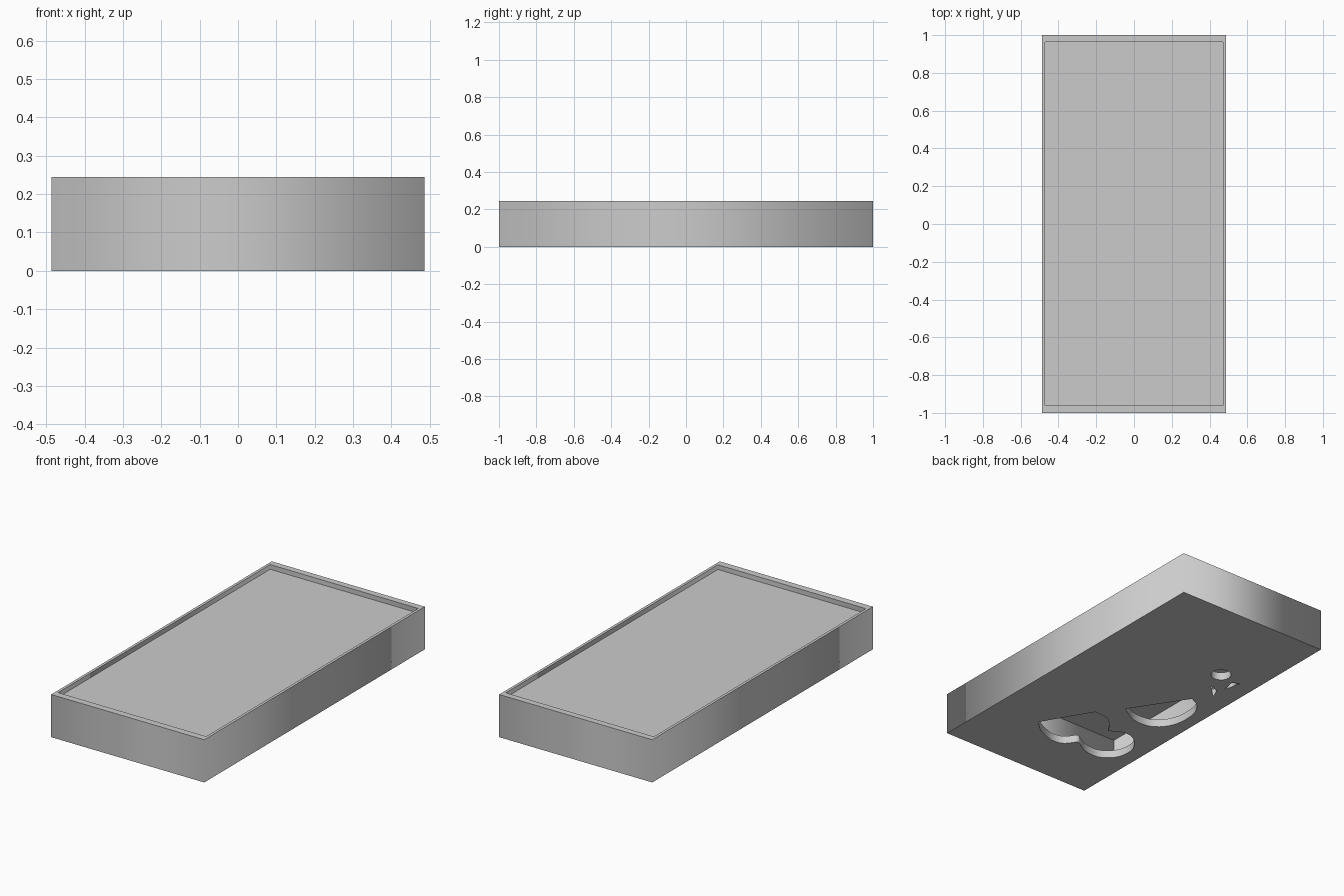
import bpy
import math

if "Cube" in bpy.data.objects:
    bpy.data.objects.remove(bpy.data.objects["Cube"])


def add_loop(curve, points):
    """Each point is (x, y) for a sharp corner or (x, y, 1) for a smooth one."""
    smooth = any(len(p) == 3 for p in points)
    spline = curve.splines.new('BEZIER' if smooth else 'POLY')
    spline.use_cyclic_u = True
    if smooth:
        spline.resolution_u = 5
        spline.bezier_points.add(len(points) - 1)
        for bp, p in zip(spline.bezier_points, points):
            bp.co = (p[0], p[1], 0)
        for bp, p in zip(spline.bezier_points, points):
            kind = 'AUTO' if len(p) == 3 else 'VECTOR'
            bp.handle_left_type = bp.handle_right_type = kind
    else:
        spline.points.add(len(points) - 1)
        for sp, p in zip(spline.points, points):
            sp.co = (p[0], p[1], 0, 1)


def slab(name, loops, z0, z1):
    """Extruded flat outline; every loop after the first is a hole."""
    curve = bpy.data.curves.new(name, 'CURVE')
    curve.dimensions = '2D'
    curve.fill_mode = 'BOTH'
    curve.extrude = (z1 - z0) / 2
    for loop in loops:
        add_loop(curve, loop)
    obj = bpy.data.objects.new(name, curve)
    obj.location.z = (z0 + z1) / 2
    bpy.context.collection.objects.link(obj)
    bpy.ops.object.select_all(action='DESELECT')
    obj.select_set(True)
    bpy.context.view_layer.objects.active = obj
    bpy.ops.object.convert(target='MESH')
    return bpy.context.object


def rect(x0, x1, y0, y1):
    return [(x0, y0), (x1, y0), (x1, y1), (x0, y1)]


def circle(cx, cy, r, n=20):
    return [(cx + r * math.cos(2 * math.pi * i / n),
             cy + r * math.sin(2 * math.pi * i / n)) for i in range(n)]


OUTER = rect(-0.486, 0.486, -1, 1)
INNER = rect(-0.47, 0.47, -0.96, 0.963)

# Openings in the underside
double_lobe = [(.186, -.59), (.019, -.307), (-.07, -.315, 1), (-.13, -.365, 1),
               (-.167, -.419), (-.267, -.377, 1), (-.352, -.418, 1),
               (-.404, -.531, 1), (-.343, -.652, 1), (-.238, -.671, 1),
               (-.12, -.615), (-.052, -.686, 1), (.088, -.663, 1)]
half_round = [(-.085, -.177), (-.293, .141), (-.362, .10, 1), (-.41, -.015, 1),
              (-.355, -.203, 1), (-.225, -.242, 1)]
round_hole = circle(-.246, .442, .055)
small_notch = [(-.288, .308), (-.34, .296), (-.366, .232)]
small_slit = [(-.363, .328), (-.387, .434), (-.347, .414)]

# Shell: pierced bottom, side frame, recessed top
slab("bottom_plate",
     [OUTER, double_lobe, half_round, round_hole, small_notch, small_slit], 0, 0.045)
slab("side_frame", [OUTER, INNER], 0.045, 0.245)
slab("top_panel", [INNER], 0.19, 0.218)

# Block inside the hollow, seen through the largest opening
slab("inner_block", [rect(-0.47, 0.47, -0.96, -0.73)], 0.045, 0.19)
